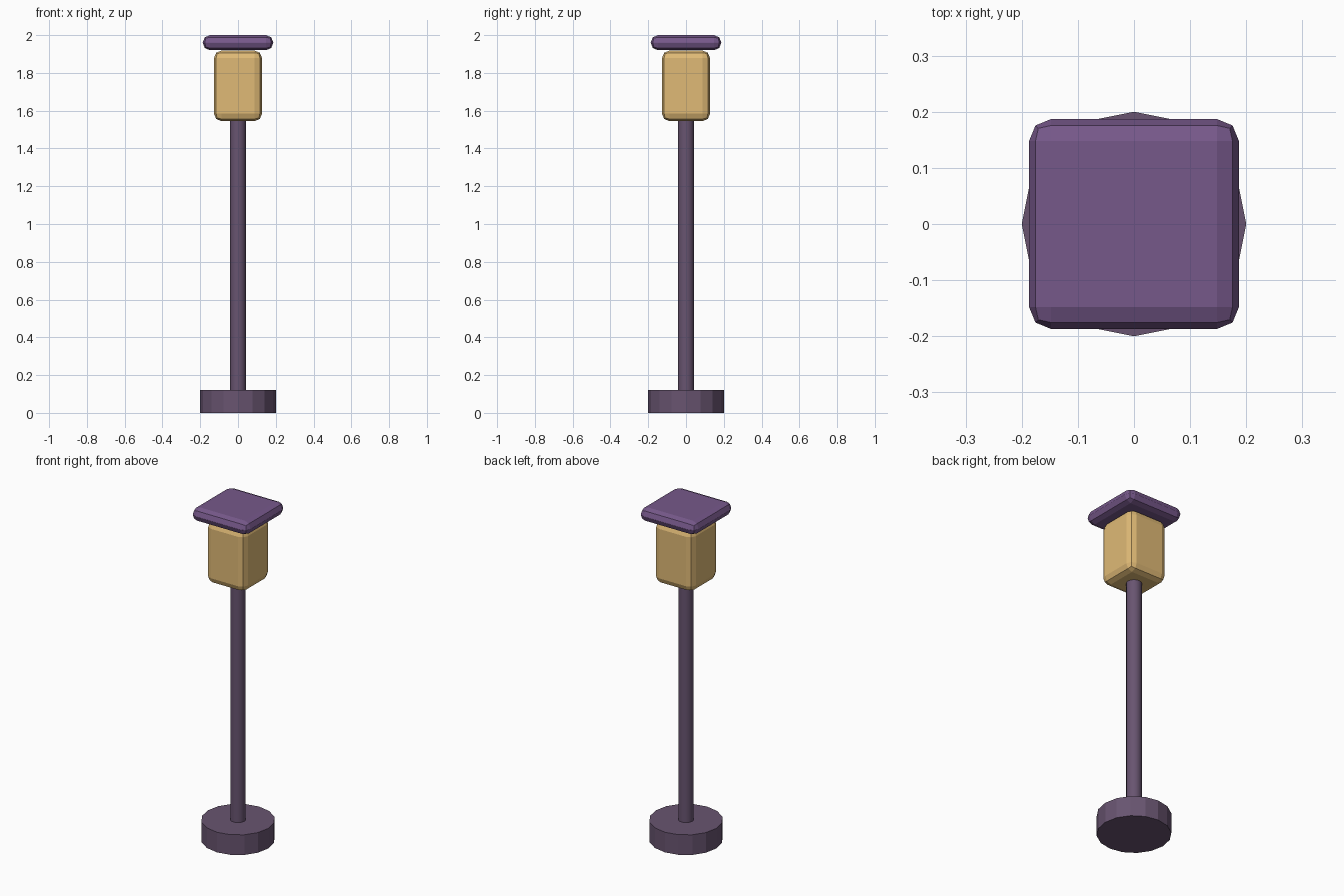
import bpy

cube = bpy.data.objects.get("Cube")
if cube:
    bpy.data.objects.remove(cube, do_unlink=True)


def linear(c):
    c /= 255
    return c / 12.92 if c <= 0.04045 else ((c + 0.055) / 1.055) ** 2.4


def material(name, *rgb):
    colour = (*[linear(c) for c in rgb], 1)
    mat = bpy.data.materials.new(name)
    mat.use_nodes = True
    mat.diffuse_color = colour
    bsdf = mat.node_tree.nodes["Principled BSDF"]
    bsdf.inputs["Base Color"].default_value = colour
    bsdf.inputs["Roughness"].default_value = 0.8
    return mat


def finish(name, mat):
    obj = bpy.context.object
    obj.name = name
    obj.data.materials.append(mat)
    return obj


def cylinder(name, radius, bottom, top, mat):
    bpy.ops.mesh.primitive_cylinder_add(vertices=16, radius=radius, depth=top - bottom,
                                        location=(0, 0, (bottom + top) / 2))
    return finish(name, mat)


def bevelled_box(name, width, bottom, top, mat):
    bpy.ops.mesh.primitive_cube_add(size=1, location=(0, 0, (bottom + top) / 2))
    obj = finish(name, mat)
    obj.scale = (width, width, top - bottom)
    bpy.ops.object.transform_apply(location=False, rotation=False, scale=True)
    bevel = obj.modifiers.new("rounded_edges", "BEVEL")
    bevel.width = 0.039
    bevel.segments = 2
    bevel.limit_method = "NONE"
    return obj


iron = material("dusky_purple", 104, 84, 112)
roof = material("violet", 118, 88, 138)
glow = material("warm_yellow", 224, 186, 118)

# Foot and post
cylinder("base", 0.2, 0, 0.12, iron)
cylinder("post", 0.042, 0.1, 1.56, iron)
bpy.ops.object.shade_smooth_by_angle()

# Lamp and its roof
bevelled_box("lamp_box", 0.254, 1.545, 1.918, glow)
bevelled_box("lamp_roof", 0.374, 1.92, 2.0, roof)
